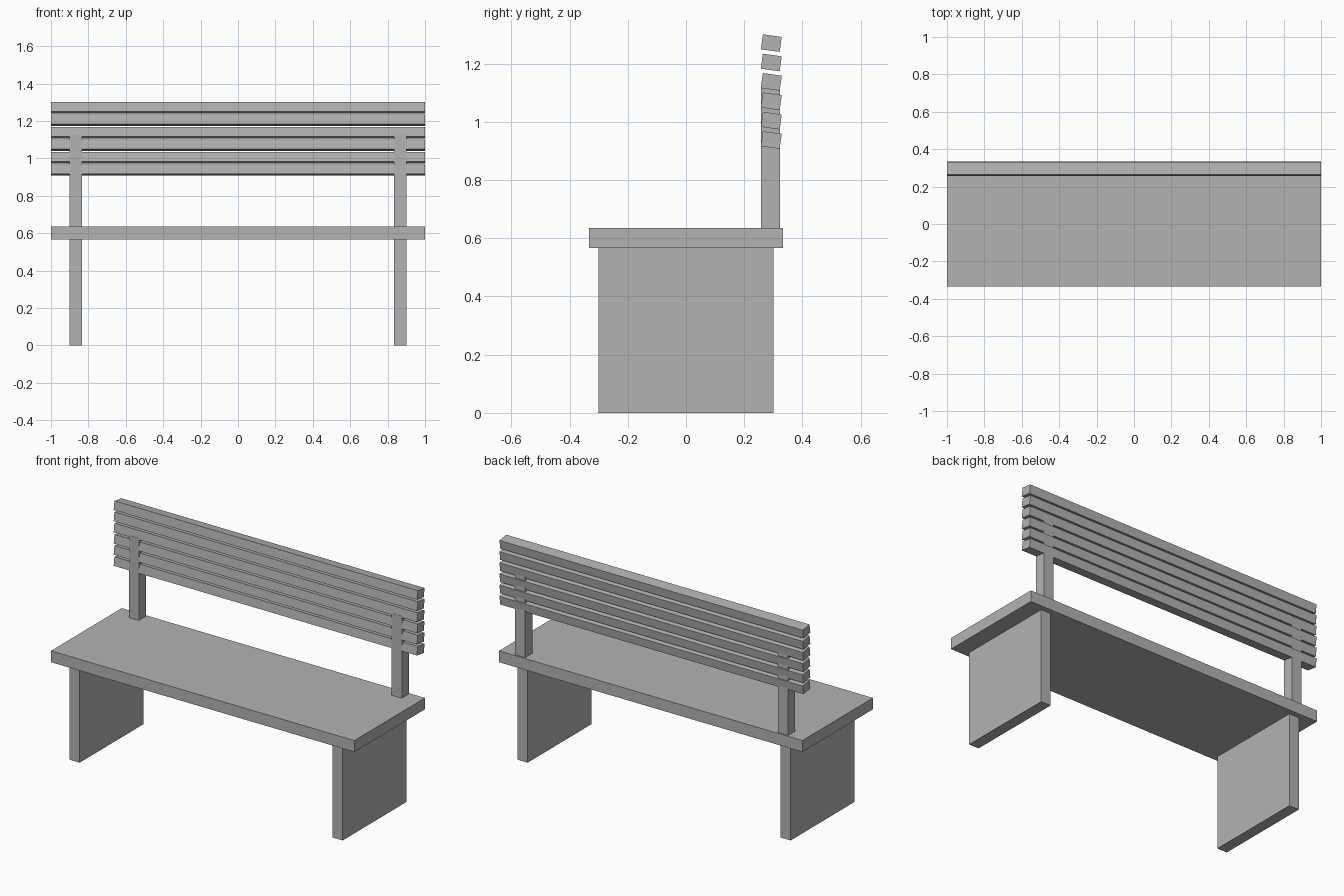
import bpy, math

if "Cube" in bpy.data.objects:
    bpy.data.objects.remove(bpy.data.objects["Cube"])

# single grey finish
grey = bpy.data.materials.new("grey")
grey.diffuse_color = (0.45, 0.45, 0.45, 1)
grey.use_nodes = True
grey.node_tree.nodes["Principled BSDF"].inputs["Base Color"].default_value = grey.diffuse_color


def box(name, centre, size, tilt=0.0):
    bpy.ops.mesh.primitive_cube_add(size=1)
    o = bpy.context.object
    o.name = name
    o.scale = size
    bpy.ops.object.transform_apply(location=False, rotation=False, scale=True)
    o.location = centre
    o.rotation_euler.x = tilt
    o.data.materials.append(grey)
    return o


# seat board
box("seat", (0, 0, 0.601), (2, 0.666, 0.068))

# panel legs and backrest posts on both sides
for side, s in (("left", -1), ("right", 1)):
    box(side + "_leg", (s * 0.867, 0, 0.2835), (0.066, 0.6, 0.567))
    box(side + "_post", (s * 0.867, 0.29, 0.88), (0.066, 0.066, 0.49))

# six tilted backrest slats
for i in range(6):
    box(f"back_slat_{i + 1}", (0, 0.293, 0.9375 + i * 0.0666),
        (2, 0.0655, 0.052), math.radians(-8))
